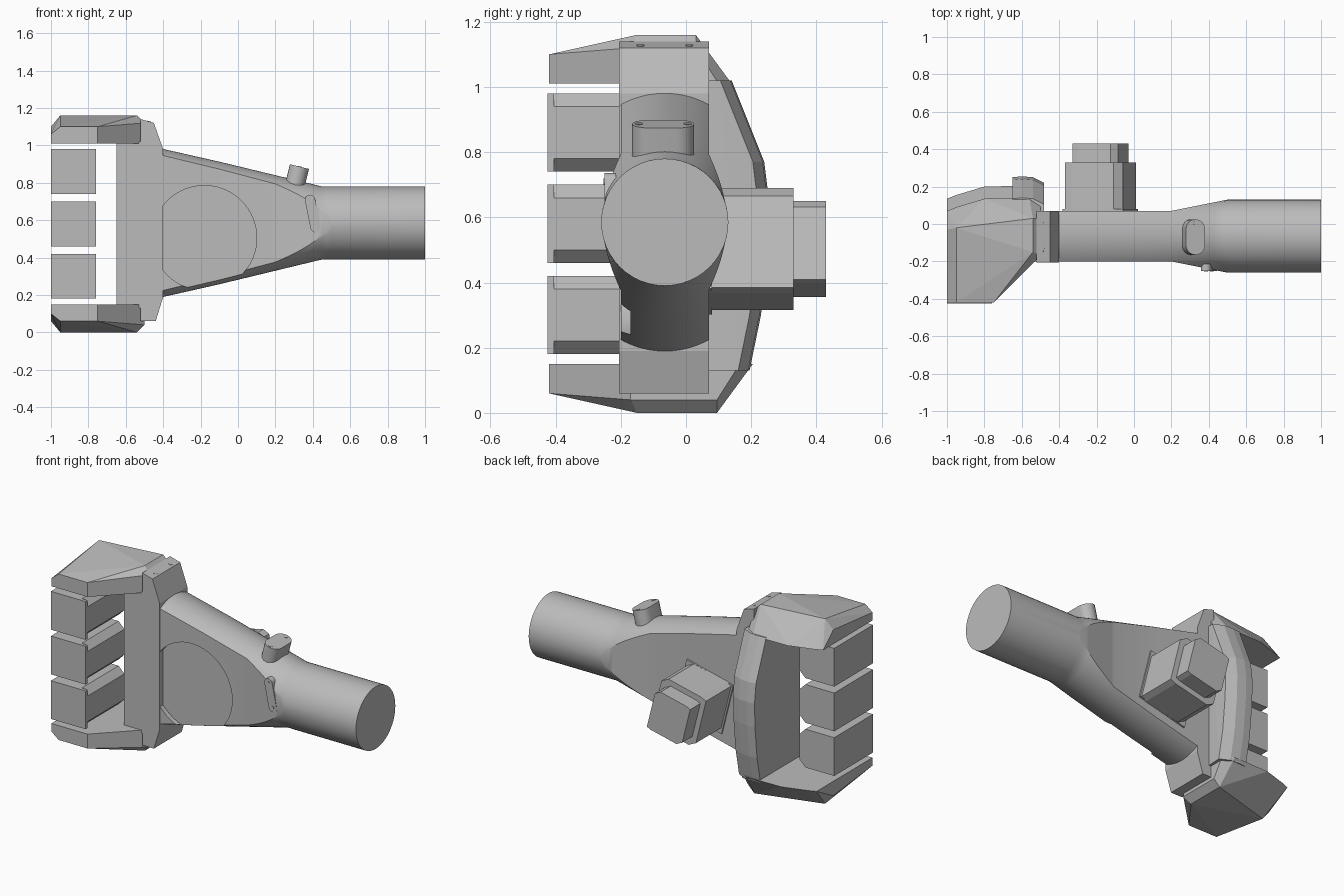
import bpy, bmesh, math
from mathutils import Vector

cube = bpy.data.objects.get("Cube")
if cube:
    bpy.data.objects.remove(cube)

grey = bpy.data.materials.new("plain_grey")
grey.use_nodes = True
COLOUR = (0.5, 0.5, 0.5, 1)
grey.diffuse_color = COLOUR
grey.node_tree.nodes["Principled BSDF"].inputs["Base Color"].default_value = COLOUR


def finish(name, bm, smooth=False):
    bmesh.ops.remove_doubles(bm, verts=bm.verts, dist=0.0002)
    bmesh.ops.recalc_face_normals(bm, faces=bm.faces)
    mesh = bpy.data.meshes.new(name)
    bm.to_mesh(mesh)
    bm.free()
    ob = bpy.data.objects.new(name, mesh)
    bpy.context.collection.objects.link(ob)
    mesh.materials.append(grey)
    if smooth:
        smooth_object(ob)
    return ob


def smooth_object(ob):
    bpy.ops.object.select_all(action="DESELECT")
    ob.select_set(True)
    bpy.context.view_layer.objects.active = ob
    bpy.ops.object.shade_smooth_by_angle(angle=math.radians(30))


def hull(name, points):
    bm = bmesh.new()
    for p in points:
        bm.verts.new(p)
    bmesh.ops.convex_hull(bm, input=bm.verts)
    bmesh.ops.dissolve_limit(bm, angle_limit=0.02, verts=bm.verts, edges=bm.edges)
    return finish(name, bm)


def loft(name, rings, smooth=False):
    bm = bmesh.new()
    loops = [[bm.verts.new(p) for p in ring] for ring in rings]
    n = len(loops[0])
    for a, b in zip(loops, loops[1:]):
        for i in range(n):
            j = (i + 1) % n
            bm.faces.new((a[i], a[j], b[j], b[i]))
    bm.faces.new(loops[0])
    bm.faces.new(loops[-1])
    return finish(name, bm, smooth)


def prism_xz(name, profile, y0, y1):
    return loft(name, [[(x, y, z) for x, z in profile] for y in (y0, y1)])


def stadium(name, base, along, axis, length, width, height, steps=12):
    """Rounded bar standing on base, extruded along axis."""
    axis, along, base = Vector(axis).normalized(), Vector(along), Vector(base)
    along = (along - axis * along.dot(axis)).normalized()
    side = axis.cross(along)
    r = width / 2
    ring = []
    for end in (1, -1):
        for i in range(steps + 1):
            t = math.pi * i / steps
            ring.append(base + along * end * ((length / 2 - r) + r * math.sin(t))
                        + side * end * r * math.cos(t))
    return loft(name, [ring, [p + axis * height for p in ring]], True)


def bolts(name, base, along, axis, spacing, r):
    for i, s in enumerate((-1, 1)):
        a = Vector(axis).normalized()
        d = Vector(along).normalized()
        stadium(f"{name}_{i + 1}", Vector(base) + d * s * spacing / 2, along, a,
                2 * r, 2 * r, 0.004)


# Tapered arm: flat-sided at the wide end, round at the other
CY, CZ, RAD = -0.065, 0.585, 0.195


def arm_section(x, steps=24):
    t = min(1, max(0, (x + 0.4) / 0.85))
    half = 0.40 + (RAD - 0.40) * t
    r = 0.28 + (RAD - 0.28) * t
    w = 0.135 + 0.06 * min(1, max(0, (x - 0.2) / 0.3))
    a = math.asin(min(1, w / r))
    pts = []
    for s in (1, -1):
        for i in range(steps + 1):
            ang = -a + 2 * a * i / steps
            pts.append((x, CY + s * r * math.sin(ang),
                        CZ + s * (half - r + r * math.cos(ang))))
    return pts


stations = [-0.42, -0.1, 0.2] + [0.2 + 0.025 * i for i in range(1, 13)] + [1.0]
arm = loft("arm", [arm_section(x) for x in stations])

# Round recess in the arm's front face
hub = (-0.18, 0.505)
circle = [(hub[0] + 0.28 * math.cos(math.tau * i / 64),
           hub[1] + 0.28 * math.sin(math.tau * i / 64)) for i in range(64)]
cutter = prism_xz("recess_cutter", circle, -0.4, -0.17)
cutter.hide_render = True
mod = arm.modifiers.new("recess", "BOOLEAN")
mod.operation = "DIFFERENCE"
mod.solver = "EXACT"
mod.object = cutter
bpy.context.view_layer.objects.active = arm
bpy.ops.object.modifier_apply(modifier=mod.name)
bpy.data.objects.remove(cutter)
smooth_object(arm)

# Mounting bar between arm and frame
prism_xz("mounting_bar", [(-0.52, 1.14), (-0.45, 1.12), (-0.40, 0.98),
                          (-0.40, 0.19), (-0.44, 0.06), (-0.52, 0.06)], -0.205, 0.07)
bolts("bar_bolt", (-0.475, CY, 1.125), (0, 1, 0), (0.27, 0, 1), 0.15, 0.012)


# Frame prongs above and below the fingers
def prong(name, z_in, s, shift):
    pts = [(-1, -0.42, 0), (-0.75, -0.42, 0), (-0.75, -0.42, 0.09),
           (-0.95, -0.42, 0.09), (-1, -0.42, 0.05),
           (-1, -0.03, 0.09), (-0.95, -0.02, 0.15), (-0.54, -0.15, 0.15),
           (-0.5, -0.17, 0.11), (-0.5, -0.17, 0)]
    back = [(-0.54, 0.03, 0.15), (-0.5, 0.03, 0.11), (-0.5, 0.1, 0),
            (-1, 0.07, 0), (-0.95, 0.09, 0), (-0.8, 0.135, 0), (-0.56, 0.14, 0)]
    pts += [(x, y + shift, z) for x, y, z in back]
    hull(name, [(x, y, z_in + s * z) for x, y, z in pts])


prong("upper_prong", 1.01, 1, 0)
prong("lower_prong", 0.15, -1, 0.065)

# Bowed upright joining the prongs
spine = [(0.14, 1.02), (0.24, 0.77), (0.255, 0.65), (0.25, 0.5), (0.23, 0.3), (0.195, 0.13)]
upright = []
for x, inset in ((-0.65, 0.005), (-0.6, 0), (-0.54, 0.005), (-0.48, 0.035)):
    upright += [(x, y - inset, z) for y, z in spine]
for x in (-0.65, -0.5):
    upright += [(x, -0.2, 1.02), (x, -0.2, 0.13)]
hull("frame_upright", upright)

# Three separate fingers with chamfered inner edges
for i in range(3):
    z0, z1 = 0.18 + 0.28 * i, 0.42 + 0.28 * i
    c = 0.04
    prism_xz(f"finger_{i + 1}", [(-1, z0), (-0.76 - c, z0), (-0.76, z0 + c),
                                 (-0.76, z1 - c), (-0.76 - c, z1), (-1, z1)], -0.41, -0.04)
    prism_xz(f"finger_tip_{i + 1}", [(-1, z0), (-0.76, z0), (-0.76, z1), (-1, z1)],
             -0.425, -0.405)

# Motor on the back, tilted with the arm's taper
half = [(0.07, 0.187), (0.12, 0.163), (0.19, -0.118), (0.155, -0.135)]
motor = half + [(-x, -z) for x, z in half]


def motor_block(name, scale, y0, y1):
    prism_xz(name, [(hub[0] + x * scale, 0.503 + z * scale) for x, z in motor], y0, y1)


motor_block("motor_body", 1.0, 0.05, 0.33)
motor_block("motor_cap", 0.79, 0.32, 0.43)
tilt = math.radians(14)
square = []
for k in range(4):
    ang = tilt + math.pi / 4 + k * math.pi / 2
    square.append((hub[0] + 0.235 * math.cos(ang), 0.503 + 0.235 * math.sin(ang)))
prism_xz("motor_base", square, 0.06, 0.08)

# Rounded knob on the top slope
up = Vector((0.24, 0, 0.97)).normalized()
knob = Vector((0.30, CY - 0.005, 0.77))
stadium("top_knob", knob, (0, 1, 0), up, 0.19, 0.105, 0.12)
bolts("knob_bolt", knob + up * 0.118, (0, 1, 0), up, 0.15, 0.012)

# Small rounded plate on the front
out = Vector((0.0, -1, 0.0))
plate = Vector((0.4, -0.215, 0.635))
lean = (0.2, 0, -0.98)
stadium("front_plate", plate, lean, out, 0.205, 0.055, 0.035)
bolts("plate_bolt", plate + out * 0.034, lean, out, 0.15, 0.01)
